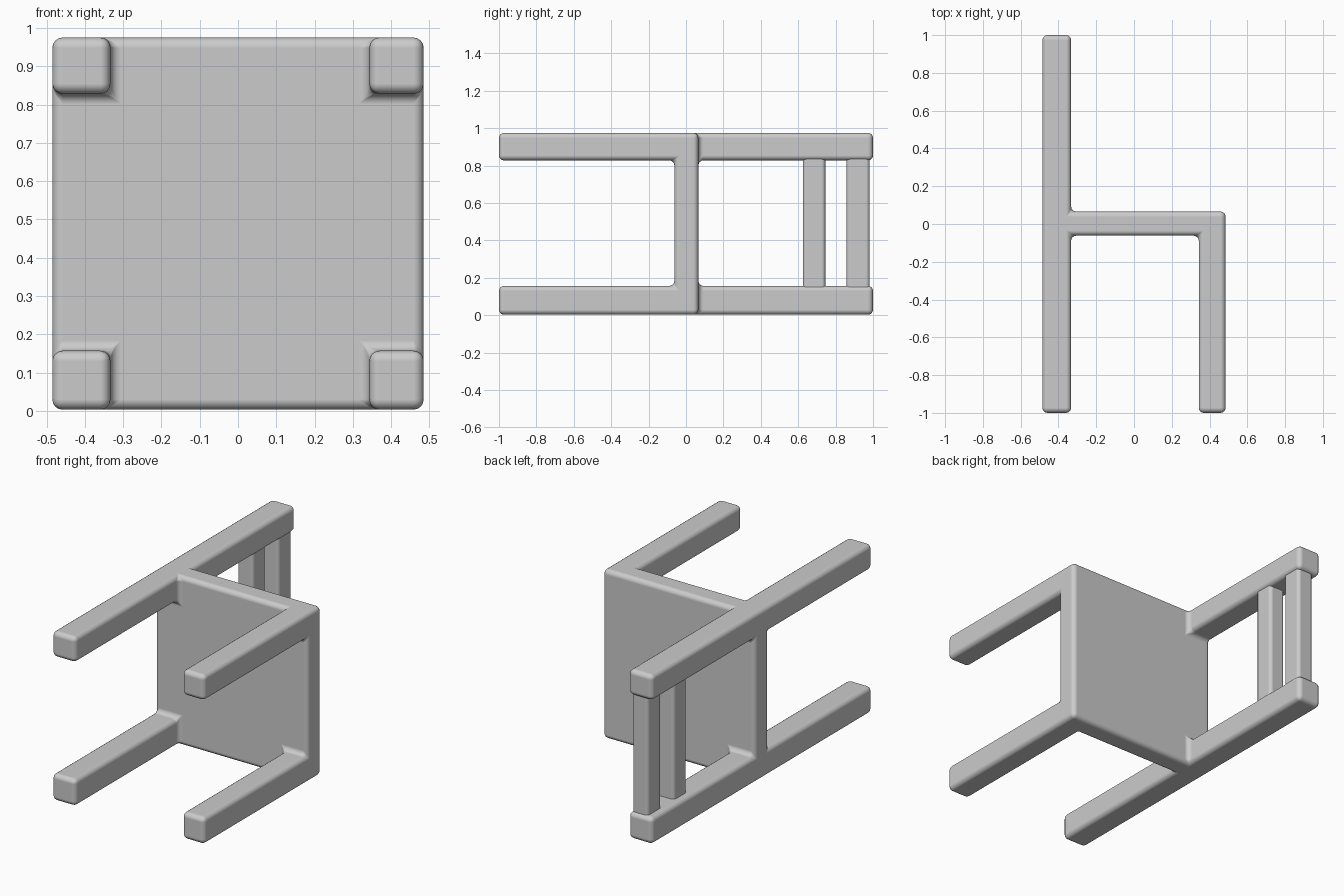
import bpy, bmesh
from itertools import product

if "Cube" in bpy.data.objects:
    bpy.data.objects.remove(bpy.data.objects["Cube"])

grey = bpy.data.materials.new("light grey")
grey.diffuse_color = (0.6, 0.6, 0.6, 1)
grey.use_nodes = True
grey.node_tree.nodes["Principled BSDF"].inputs["Base Color"].default_value = grey.diffuse_color


def build_from_cells(name, xs, ys, zs, solid, radius):
    """Weld the solid cells of a grid into one skin and round every edge."""
    grid = (xs, ys, zs)
    count = [len(a) - 1 for a in grid]

    def filled(c):
        return all(0 <= c[a] < count[a] for a in range(3)) and solid(*c)

    bm = bmesh.new()
    for cell in product(*(range(n) for n in count)):
        if not filled(cell):
            continue
        for axis, side in product(range(3), (0, 1)):
            neighbour = list(cell)
            neighbour[axis] += 2 * side - 1
            if filled(neighbour):
                continue
            u, v = (axis + 1) % 3, (axis + 2) % 3
            corners = []
            for du, dv in ((0, 0), (1, 0), (1, 1), (0, 1)):
                p = list(cell)
                p[axis] += side
                p[u] += du
                p[v] += dv
                corners.append(bm.verts.new([grid[a][p[a]] for a in range(3)]))
            bm.faces.new(corners if side else corners[::-1])
    bmesh.ops.remove_doubles(bm, verts=bm.verts, dist=1e-5)
    bmesh.ops.dissolve_limit(bm, angle_limit=0.02, verts=bm.verts, edges=bm.edges)
    for f in bm.faces:
        f.smooth = True
    mesh = bpy.data.meshes.new(name)
    bm.to_mesh(mesh)
    bm.free()
    mesh.materials.append(grey)
    obj = bpy.data.objects.new(name, mesh)
    bpy.context.collection.objects.link(obj)
    bevel = obj.modifiers.new("rounded edges", 'BEVEL')
    bevel.width = radius
    bevel.segments = 4
    bevel.limit_method = 'ANGLE'
    bevel.harden_normals = True
    return obj


# Chair lying on its side: seat slab, two long back posts, two front legs
def frame_cell(i, j, k):
    seat = j == 1
    back_post = i == 0 and k != 1
    front_leg = i == 2 and k != 1 and j == 0
    return seat or back_post or front_leg


build_from_cells("seat_and_legs",
                 (-0.485, -0.333, 0.343, 0.485),
                 (-1.0, -0.062, 0.066, 1.0),
                 (0.003, 0.157, 0.828, 0.975),
                 frame_cell, 0.027)

# Two backrest slats between the posts
for name, y0, y1 in (("inner_back_slat", 0.625, 0.745), ("outer_back_slat", 0.858, 0.982)):
    build_from_cells(name, (-0.445, -0.343), (y0, y1), (0.13, 0.855),
                     lambda i, j, k: True, 0.02)
